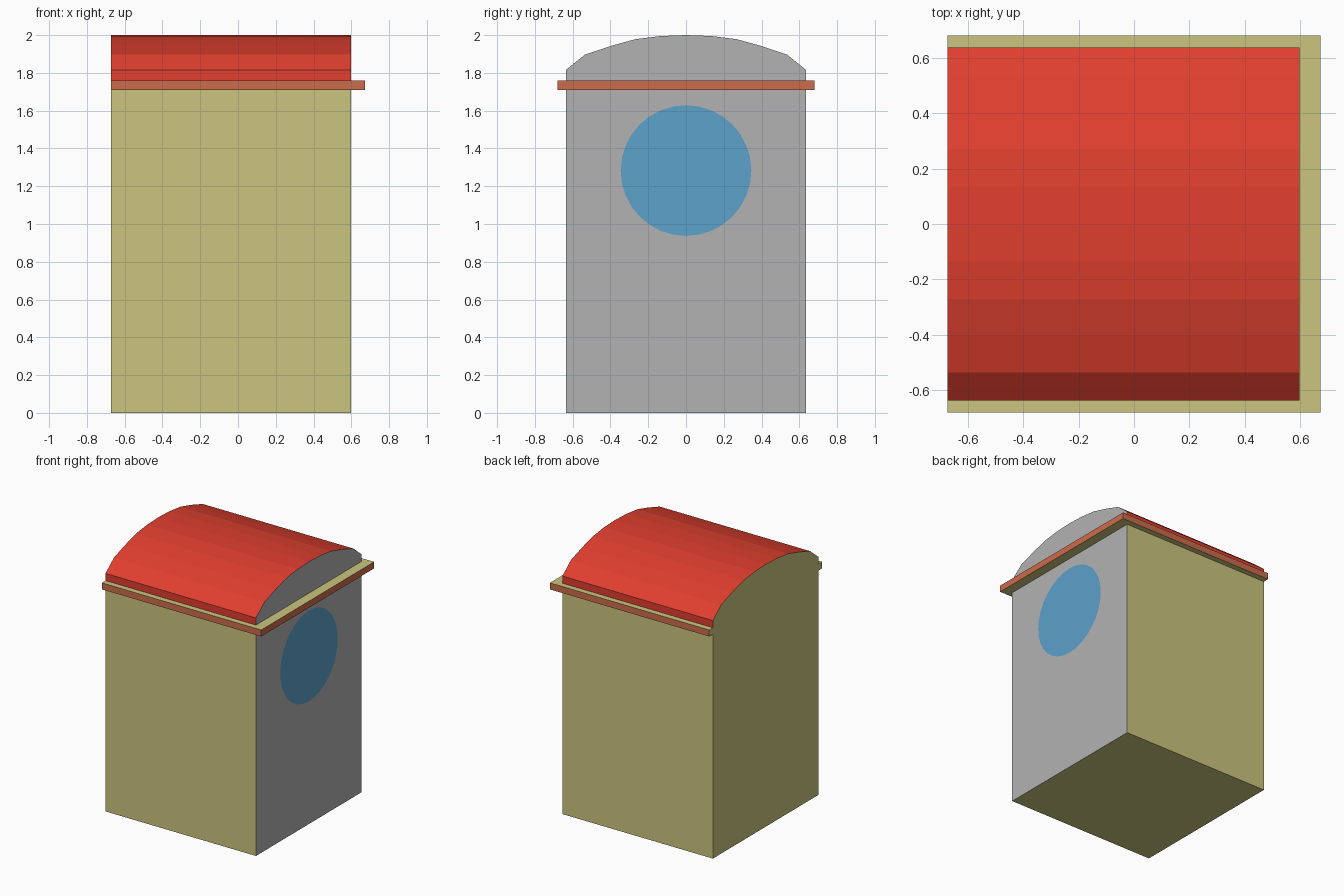
import bpy, bmesh, math

if "Cube" in bpy.data.objects:
    bpy.data.objects.remove(bpy.data.objects["Cube"])

X0, X1, XL = -0.672, 0.597, 0.672   # back wall, window wall, ledge tip
W, WL = 0.636, 0.68                 # half widths of walls and ledge


def material(name, rgb):
    m = bpy.data.materials.new(name)
    m.diffuse_color = (*rgb, 1)
    m.use_nodes = True
    m.node_tree.nodes["Principled BSDF"].inputs["Base Color"].default_value = m.diffuse_color
    return m


olive = material("olive", (0.60, 0.56, 0.21))
red = material("red", (0.75, 0.05, 0.028))
orange = material("orange", (0.60, 0.15, 0.07))
blue = material("blue", (0.11, 0.36, 0.60))
grey = material("grey", (0.45, 0.45, 0.45))


def prism(name, points, offset, mats, pick, skip=lambda f: False):
    """Extrude a closed outline and choose a material slot for each face."""
    bm = bmesh.new()
    face = bm.faces.new([bm.verts.new(p) for p in points])
    ext = bmesh.ops.extrude_face_region(bm, geom=[face], use_keep_orig=True)
    verts = [v for v in ext["geom"] if isinstance(v, bmesh.types.BMVert)]
    bmesh.ops.translate(bm, verts=verts, vec=offset)
    bmesh.ops.recalc_face_normals(bm, faces=bm.faces)
    for f in bm.faces:
        f.normal_update()
        f.material_index = pick(f)
    bmesh.ops.delete(bm, geom=[f for f in bm.faces if skip(f)], context='FACES')
    mesh = bpy.data.meshes.new(name)
    bm.to_mesh(mesh)
    bm.free()
    for m in mats:
        mesh.materials.append(m)
    ob = bpy.data.objects.new(name, mesh)
    bpy.context.collection.objects.link(ob)
    return ob


# Tower: walls and curved roof from one side profile
half = [(W, 0), (W, 1.76), (W, 1.815), (0.535, 1.897), (0.40, 1.942),
        (0.27, 1.978), (0.135, 1.995)]
profile = half + [(0, 2.0)] + [(-y, z) for y, z in reversed(half)]


def tower_slot(f):
    if f.normal.x > 0.9:
        return 2
    if f.normal.x < -0.9:
        return 0
    return 1 if f.calc_center_median().z > 1.765 else 0


prism("tower", [(X0, y, z) for y, z in profile], (X1 - X0, 0, 0),
      [olive, red, grey], tower_slot)

# Ledge: U-shaped strip around three sides, flush with the back wall
outline = [(X0, -WL), (XL, -WL), (XL, WL), (X0, WL),
           (X0, W), (X1, W), (X1, -W), (X0, -W)]


def ledge_slot(f):
    return 0 if abs(f.normal.z) > 0.9 or f.normal.x < -0.9 else 1


def against_wall(f):
    c = f.calc_center_median()
    n = f.normal
    return abs(n.z) < 0.5 and (
        (abs(n.y) > 0.9 and abs(c.y) < W + 0.01)
        or (n.x < -0.9 and c.x > 0))


prism("ledge", [(x, y, 1.71) for x, y in outline], (0, 0, 0.05),
      [olive, orange], ledge_slot, against_wall)

# Round window: flat disc on the wall
bpy.ops.mesh.primitive_circle_add(vertices=32, radius=0.346, fill_type='NGON',
                                  location=(X1 + 0.002, 0, 1.283),
                                  rotation=(0, math.pi / 2, 0))
window = bpy.context.object
window.name = "round_window"
window.data.materials.append(blue)
